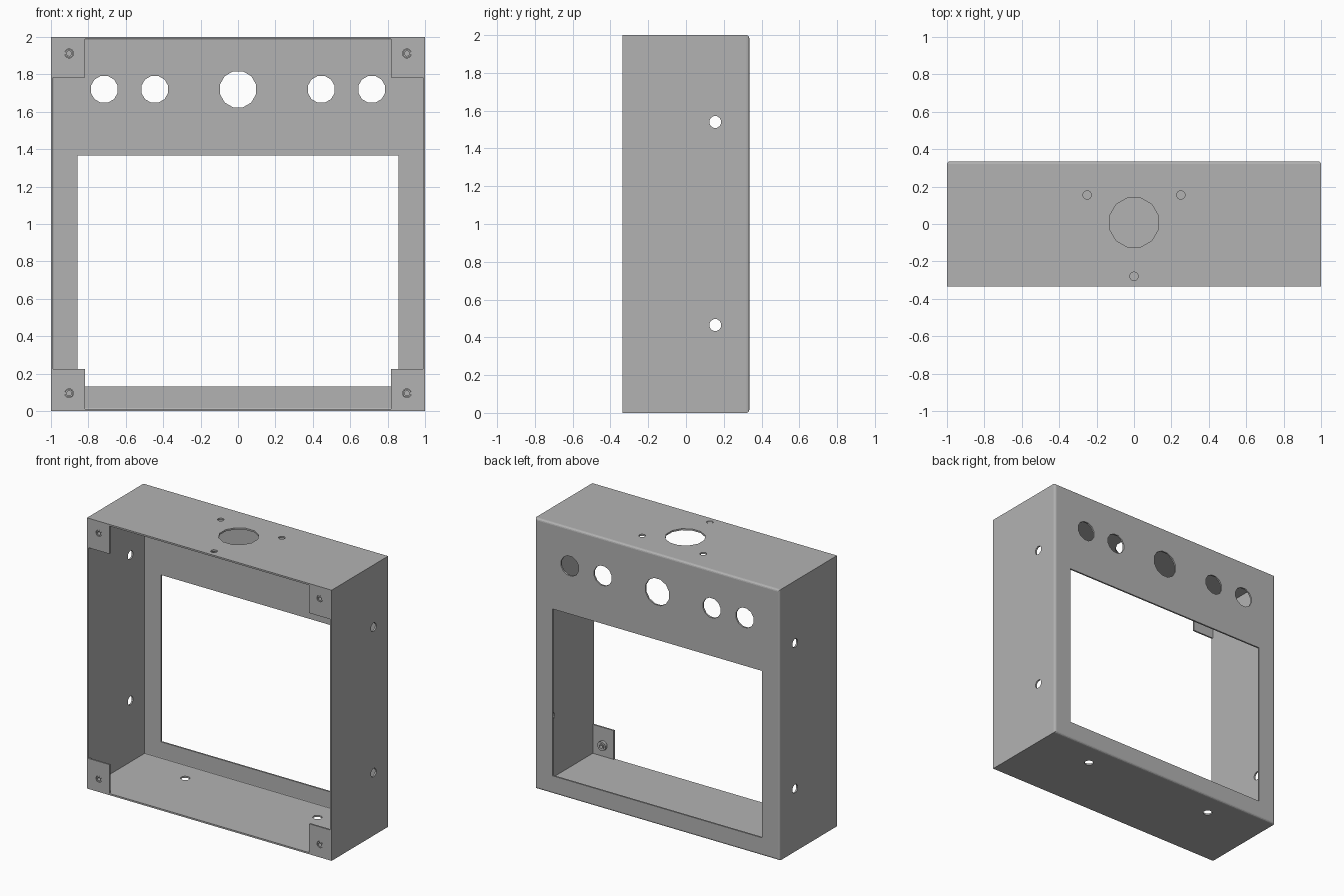
import bpy, bmesh
from math import pi
from mathutils import Matrix, Vector

cube = bpy.data.objects.get("Cube")
if cube:
    bpy.data.objects.remove(cube, do_unlink=True)

W, D, H, T = 1.0, 0.335, 2.0, 0.012   # half width, half depth, height, sheet thickness

steel = bpy.data.materials.new("grey steel")
steel.use_nodes = True
grey = (0.45, 0.45, 0.45, 1)
steel.diffuse_color = grey
steel.node_tree.nodes["Principled BSDF"].inputs["Base Color"].default_value = grey


def make(name, bm):
    bmesh.ops.recalc_face_normals(bm, faces=bm.faces)
    mesh = bpy.data.meshes.new(name)
    bm.to_mesh(mesh)
    bm.free()
    ob = bpy.data.objects.new(name, mesh)
    bpy.context.collection.objects.link(ob)
    mesh.materials.append(steel)
    return ob


def add_box(bm, lo, hi):
    lo, hi = Vector(lo), Vector(hi)
    size = Matrix.Diagonal((*(hi - lo), 1))
    return bmesh.ops.create_cube(bm, size=1, matrix=Matrix.Translation((lo + hi) / 2) @ size)


def add_rod(bm, centre, axis, radius, length, sides=12):
    turn = Vector((0, 0, 1)).rotation_difference(Vector(axis)).to_matrix().to_4x4()
    turn = turn @ Matrix.Rotation(pi / sides, 4, 'Z')
    bmesh.ops.create_cone(bm, cap_ends=True, segments=sides, radius1=radius,
                          radius2=radius, depth=length,
                          matrix=Matrix.Translation(centre) @ turn)


def apply(ob, mod):
    bpy.context.view_layer.objects.active = ob
    bpy.ops.object.modifier_apply(modifier=mod.name)


def cut(ob, bm):
    cutter = make("cutter", bm)
    cutter.hide_render = True
    mod = ob.modifiers.new("cut", 'BOOLEAN')
    mod.operation = 'DIFFERENCE'
    mod.solver = 'EXACT'
    mod.object = cutter
    apply(ob, mod)
    bpy.data.objects.remove(cutter, do_unlink=True)


# Folded sheet shell, open at the front, with rounded bends around the back panel
bm = bmesh.new()
add_box(bm, (-W, -D, 0), (W, D, H))
bm.faces.ensure_lookup_table()
front = [f for f in bm.faces if f.calc_center_median().y < -D + 0.01]
bmesh.ops.delete(bm, geom=front, context='FACES_ONLY')
back_edges = [e for e in bm.edges if all(v.co.y > 0 for v in e.verts)]
bmesh.ops.bevel(bm, geom=back_edges, offset=0.015, segments=3, profile=0.5, affect='EDGES')
shell = make("enclosure_shell", bm)
mod = shell.modifiers.new("sheet", 'SOLIDIFY')
mod.thickness = T
mod.offset = -1
mod.use_even_offset = True
apply(shell, mod)

# Window and control holes in the back panel, then mounting holes in every wall
bm = bmesh.new()
add_box(bm, (-0.857, 0.25, 0.132), (0.857, 0.45, 1.365))
for x, r in ((0, 0.1), (0.445, 0.074), (0.715, 0.074)):
    for s in ((1, -1) if x else (1,)):
        add_rod(bm, (s * x, D, 1.72), (0, 1, 0), r, 0.2)
for s in (1, -1):
    for z in (0.465, 1.54):
        add_rod(bm, (s * W, 0.155, z), (1, 0, 0), 0.032, 0.2)
    add_rod(bm, (s * 0.54, 0.155, 0), (0, 0, 1), 0.032, 0.2)
    add_rod(bm, (s * 0.25, 0.155, H), (0, 0, 1), 0.023, 0.2)
add_rod(bm, (0, -0.28, H), (0, 0, 1), 0.023, 0.2)
add_rod(bm, (0, 0.008, H), (0, 0, 1), 0.136, 0.2)
cut(shell, bm)

# Corner tabs on the open front, each with a pressed-in threaded insert
for side, sx in (("left", 1), ("right", -1)):
    for level, z0, z1, zc in (("lower", 0.004, 0.225, 0.095), ("upper", 1.782, 1.996, 1.912)):
        xs = sorted((sx * 0.996, sx * 0.817))
        xc = sx * 0.903
        bm = bmesh.new()
        add_box(bm, (xs[0], -D, z0), (xs[1], -D + T, z1))
        tab = make(f"{level}_{side}_tab", bm)
        bm = bmesh.new()
        add_rod(bm, (xc, -D, zc), (0, 1, 0), 0.024, 0.1)
        cut(tab, bm)

        bm = bmesh.new()
        add_rod(bm, (xc, -D + 0.02, zc), (0, 1, 0), 0.022, 0.038)
        insert = make(f"{level}_{side}_insert", bm)
        bm = bmesh.new()
        add_rod(bm, (xc, -D + T + 0.011, zc), (0, 1, 0), 0.034, 0.022)
        collar = make(f"{level}_{side}_collar", bm)
        for part in (insert, collar):
            bm = bmesh.new()
            add_rod(bm, (xc, -D, zc), (0, 1, 0), 0.013 if part is insert else 0.0215, 0.2)
            cut(part, bm)
